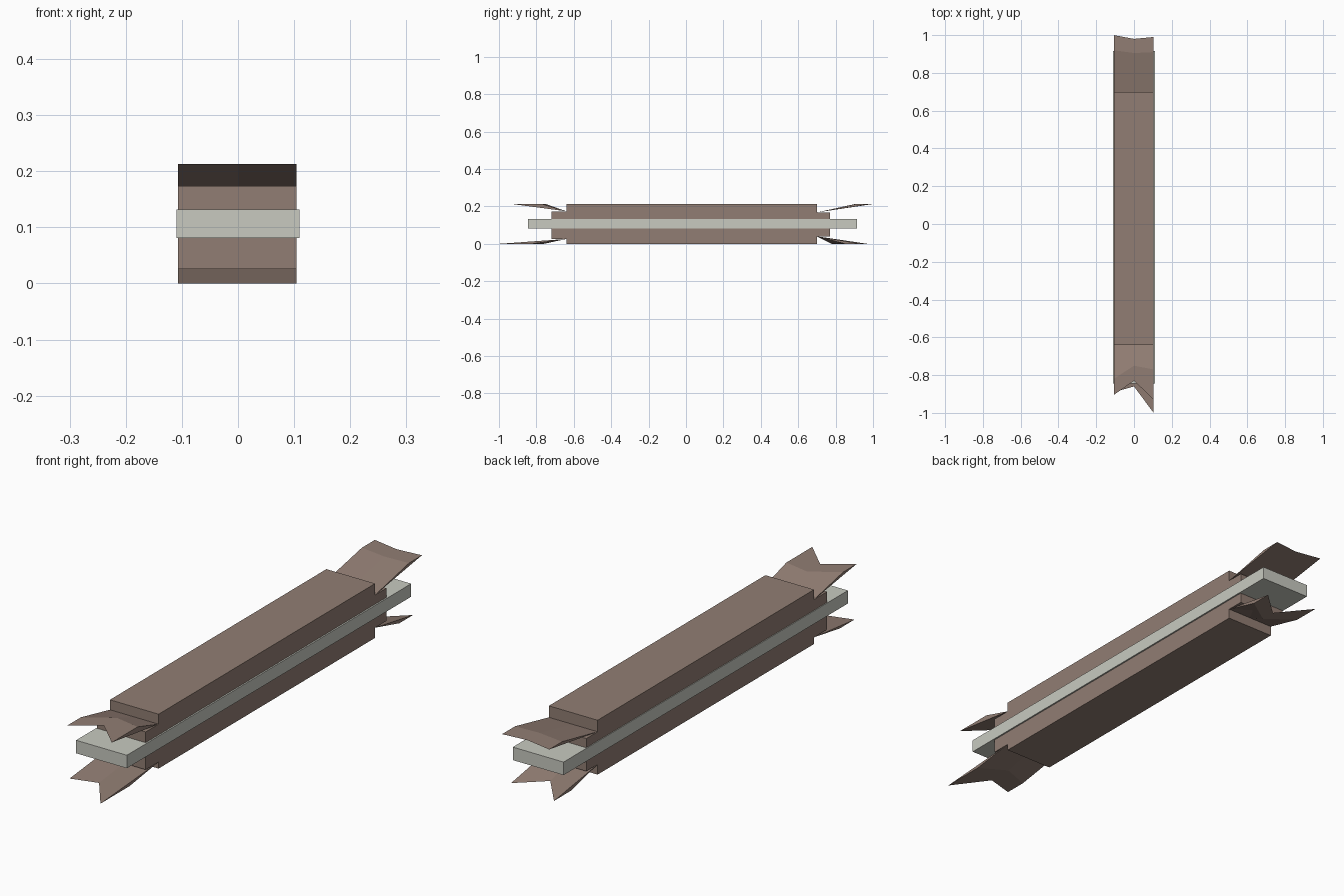
import bpy
import bmesh

if "Cube" in bpy.data.objects:
    bpy.data.objects.remove(bpy.data.objects["Cube"])

XL, XM, XR = -0.107, 0.0, 0.104      # left, middle and right of the timber
H = 0.213                            # timber height


def material(name, rgb):
    m = bpy.data.materials.new(name)
    m.diffuse_color = (*rgb, 1)
    m.use_nodes = True
    m.node_tree.nodes["Principled BSDF"].inputs["Base Color"].default_value = m.diffuse_color
    return m


wood = material("weathered_brown_wood", (0.285, 0.207, 0.172))
metal = material("pale_grey_metal", (0.58, 0.59, 0.53))


def finish(bm, name, mat):
    bmesh.ops.recalc_face_normals(bm, faces=bm.faces)
    me = bpy.data.meshes.new(name)
    bm.to_mesh(me)
    bm.free()
    me.materials.append(mat)
    ob = bpy.data.objects.new(name, me)
    bpy.context.collection.objects.link(ob)


def extrude_profile(name, pts, x0, x1, mat):
    """Side profile in (y, z), extruded across x."""
    bm = bmesh.new()
    face = bm.faces.new([bm.verts.new((x0, y, z)) for y, z in pts])
    ext = bmesh.ops.extrude_face_region(bm, geom=[face])
    moved = [v for v in ext["geom"] if isinstance(v, bmesh.types.BMVert)]
    bmesh.ops.translate(bm, verts=moved, vec=(x1 - x0, 0, 0))
    finish(bm, name, mat)


def splinter(name, base_y, base_z, outer_z, creases, tips):
    """Thin wedge rising from the step to the outer surface, with a ragged end."""
    bm = bmesh.new()
    cols = []
    for x, cy, ty in zip((XL, XM, XR), creases, tips):
        cols.append([bm.verts.new((x, base_y, base_z)),
                     bm.verts.new((x, cy, outer_z)),
                     bm.verts.new((x, ty, outer_z))])
    for a, b in zip(cols, cols[1:]):
        for i in range(3):
            j = (i + 1) % 3
            bm.faces.new((a[i], a[j], b[j], b[i]))
    bm.faces.new(cols[0])
    bm.faces.new(cols[-1])
    finish(bm, name, wood)


# timber with a core that sticks out past the stepped ends
extrude_profile("timber_beam", [
    (-0.64, 0), (0.70, 0), (0.70, 0.04), (0.77, 0.04), (0.77, 0.168), (0.70, 0.168),
    (0.70, H), (-0.64, H), (-0.64, 0.174), (-0.72, 0.174), (-0.72, 0.026), (-0.64, 0.026),
], XL, XR, wood)

# flat metal bar running through the timber
extrude_profile("metal_bar", [(-0.845, 0.081), (0.915, 0.081), (0.915, 0.132), (-0.845, 0.132)],
                -0.11, 0.11, metal)

# broken wood splinters at each end
splinter("front_top_splinter", -0.64, 0.174, H, (-0.82, -0.75, -0.77), (-0.905, -0.83, -0.93))
splinter("front_bottom_splinter", -0.64, 0.026, 0, (-0.80, -0.76, -0.82), (-0.89, -0.86, -1.0))
splinter("back_top_splinter", 0.70, 0.168, H, (0.92, 0.905, 0.91), (1.0, 0.98, 0.99))
splinter("back_bottom_splinter", 0.70, 0.04, 0, (0.86, 0.78, 0.85), (0.97, 0.84, 0.935))
